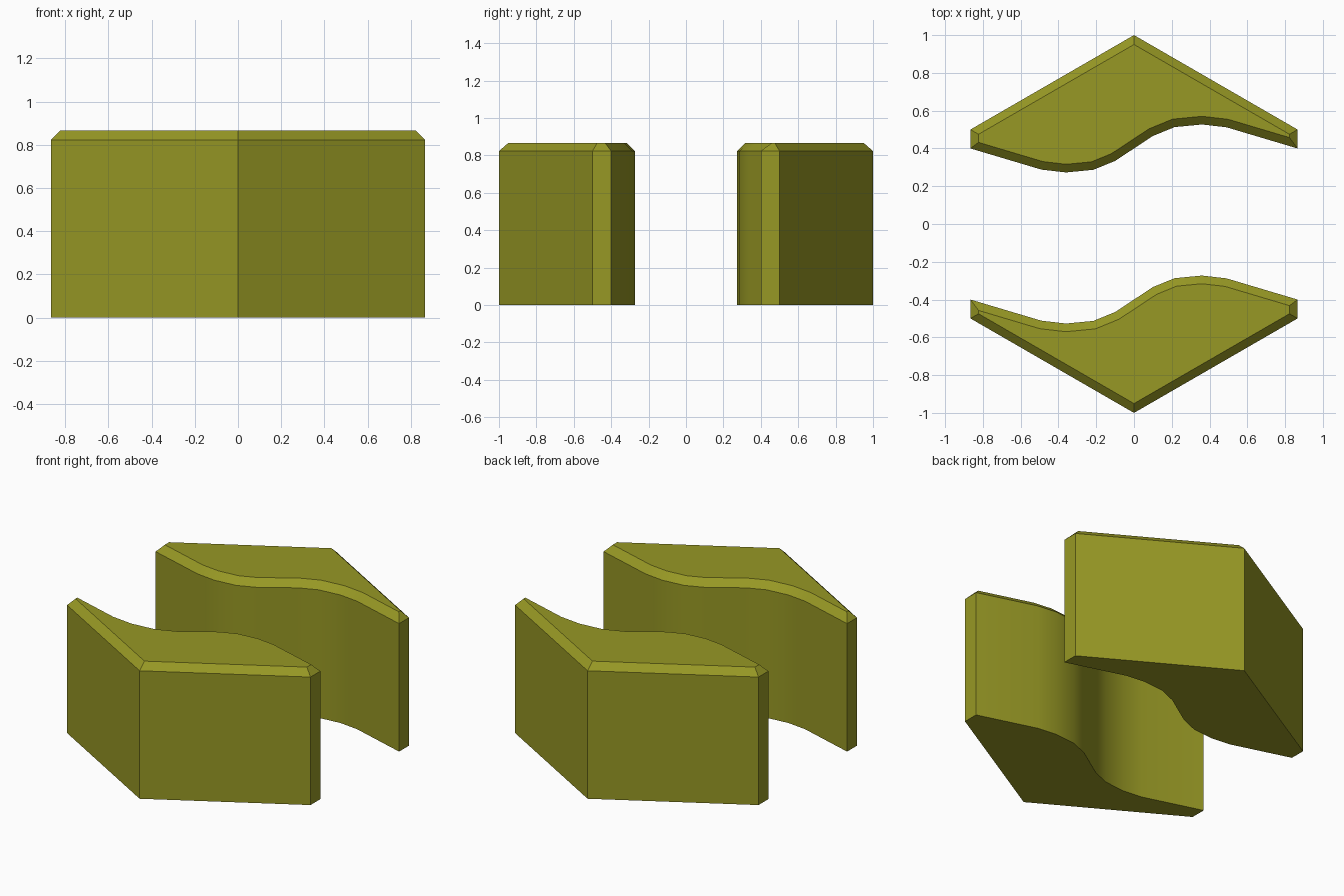
import bpy, bmesh, math
from mathutils import Vector

if "Cube" in bpy.data.objects:
    bpy.data.objects.remove(bpy.data.objects["Cube"])

HEIGHT, CHAMFER = 0.866, 0.043

olive = bpy.data.materials.new("olive")
olive.diffuse_color = (0.31, 0.315, 0.018, 1)
olive.use_nodes = True
olive.node_tree.nodes["Principled BSDF"].inputs["Base Color"].default_value = olive.diffuse_color

# Plan outline, counter-clockwise: S-shaped inner wall, then the pointed outer walls
half_wave = [(0.10, 0.066), (0.215, 0.113), (0.36, 0.127), (0.49, 0.112), (0.866, 0.0)]
wave = [(-x, 0.4 - y) for x, y in reversed(half_wave)] + [(x, 0.4 + y) for x, y in half_wave]
outline = [Vector(p) for p in wave + [(0.866, 0.5), (0, 1), (-0.866, 0.5)]]


def inset(points, d):
    """Mitred inward offset of a counter-clockwise outline."""
    result = []
    n = len(points)
    for i, p in enumerate(points):
        a = (p - points[i - 1]).normalized()
        b = (points[(i + 1) % n] - p).normalized()
        na, nb = Vector((-a.y, a.x)), Vector((-b.y, b.x))
        result.append(p + (na + nb) * d / (1 + na.dot(nb)))
    return result


def half_block(name, turn):
    bm = bmesh.new()
    rings = []
    # Straight walls with a chamfered top rim
    for pts, z in ((outline, 0), (outline, HEIGHT - CHAMFER), (inset(outline, CHAMFER), HEIGHT)):
        rings.append([bm.verts.new((turn * p.x, turn * p.y, z)) for p in pts])
    n = len(outline)
    for low, high in zip(rings, rings[1:]):
        for i in range(n):
            j = (i + 1) % n
            bm.faces.new((low[i], low[j], high[j], high[i]))
    bm.faces.new(rings[-1])
    bm.faces.new(rings[0][::-1])
    bmesh.ops.recalc_face_normals(bm, faces=bm.faces)
    mesh = bpy.data.meshes.new(name)
    bm.to_mesh(mesh)
    bm.free()
    mesh.materials.append(olive)
    obj = bpy.data.objects.new(name, mesh)
    bpy.context.collection.objects.link(obj)
    bpy.ops.object.select_all(action='DESELECT')
    obj.select_set(True)
    bpy.context.view_layer.objects.active = obj
    bpy.ops.object.shade_smooth_by_angle(angle=math.radians(30))


# The two halves are the same shape turned by half a revolution
half_block("back_block", 1)
half_block("front_block", -1)
